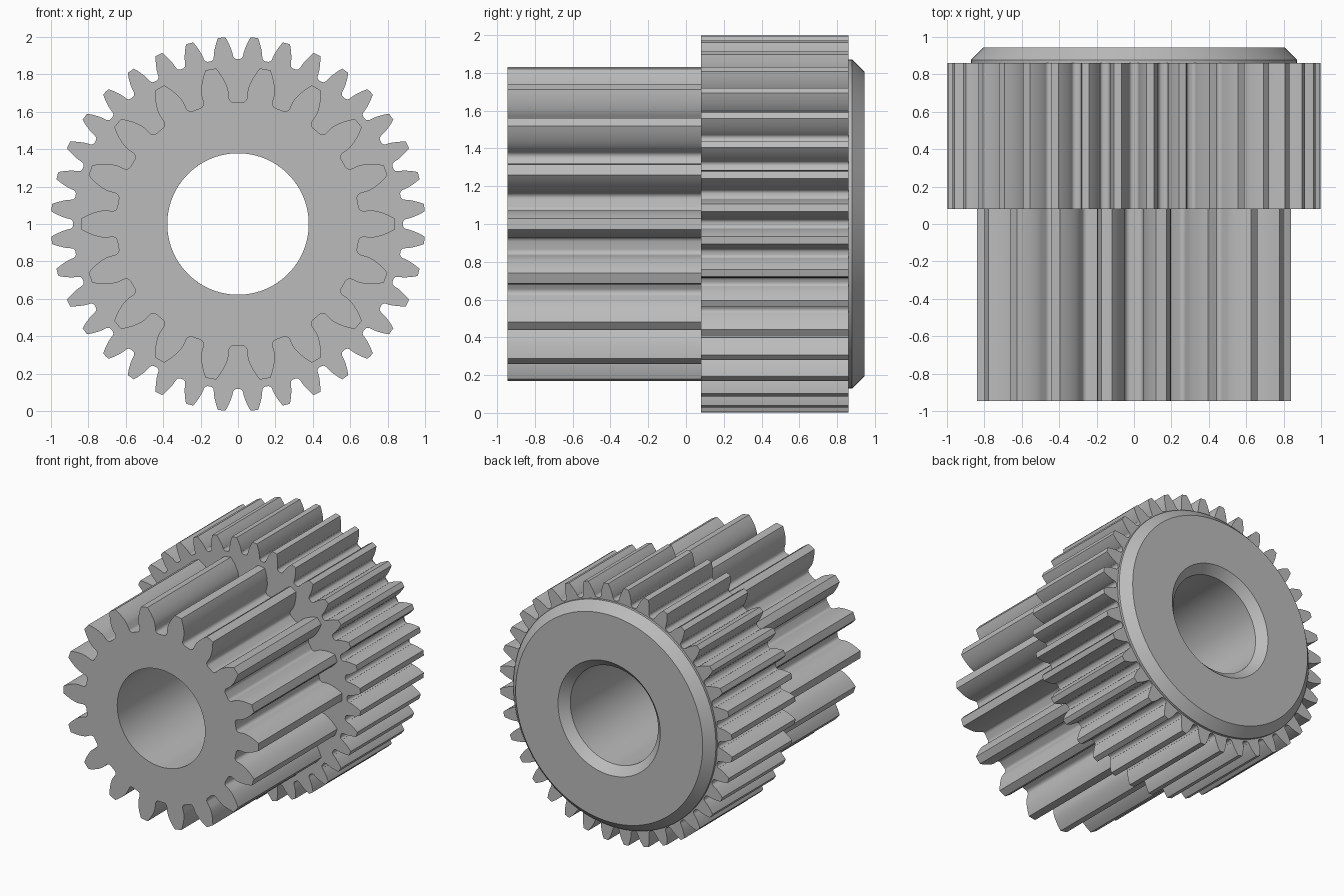
import bpy, bmesh
from math import cos, sin, tan, acos, pi, radians

if "Cube" in bpy.data.objects:
    bpy.data.objects.remove(bpy.data.objects["Cube"])

AXIS_Z = 1.0
BORE = 0.378

steel = bpy.data.materials.new("grey steel")
steel.use_nodes = True
GREY = (0.5, 0.5, 0.5, 1)
steel.diffuse_color = GREY
steel.node_tree.nodes["Principled BSDF"].inputs["Base Color"].default_value = GREY


def inv(a):
    return tan(a) - a


def gear_outline(teeth, tip, fillet, turn):
    """Involute gear outline as (radius, angle) pairs."""
    module = 2 * tip / (teeth + 2)
    pitch = module * teeth / 2
    root = pitch - 1.25 * module
    pressure = radians(20)
    base = pitch * cos(pressure)
    low = max(base, root + fillet)

    def half_angle(r):
        return pi / (2 * teeth) + inv(pressure) - inv(acos(min(1, base / r)))

    # one flank from tip to base, then a rounded root
    radii = [tip + (low - tip) * i / 8 for i in range(9)]
    half = [(r, half_angle(r)) for r in radii]
    start = half[-1][1] + 0.0008
    for i in range(7):
        t = i / 6 * pi / 2
        half.append((root + fillet * (1 - sin(t)),
                     start + fillet / root * (1 - cos(t))))
    tooth = [(r, -a) for r, a in reversed(half)] + [(tip, 0)] + half
    tooth.append((root, pi / teeth))
    return [(r, a + turn + 2 * pi * k / teeth)
            for k in range(teeth) for r, a in tooth]


def ring(radius, outline, y):
    """Circle whose points share the angles of an outline."""
    return [(radius, a, y) for _, a in outline]


def at(outline, y):
    return [(r, a, y) for r, a in outline]


def loft(name, rings):
    """Skin a sequence of closed rings around the y axis."""
    bm = bmesh.new()
    rows = [[bm.verts.new((r * cos(a), y, AXIS_Z + r * sin(a)))
             for r, a, y in pts] for pts in rings]
    n = len(rows[0])
    for lower, upper in zip(rows, rows[1:]):
        for j in range(n):
            k = (j + 1) % n
            bm.faces.new((lower[j], upper[j], upper[k], lower[k]))
    mesh = bpy.data.meshes.new(name)
    bm.to_mesh(mesh)
    bm.free()
    mesh.materials.append(steel)
    obj = bpy.data.objects.new(name, mesh)
    bpy.context.collection.objects.link(obj)
    bpy.ops.object.select_all(action='DESELECT')
    obj.select_set(True)
    bpy.context.view_layer.objects.active = obj
    bpy.ops.object.shade_smooth_by_angle(angle=radians(30))
    return obj


FRONT, STEP, SHOULDER, BACK = -0.945, 0.08, 0.86, 0.945

# small front gear with its part of the bore
small = gear_outline(18, 0.84, 0.026, 0)
loft("small_gear", [ring(BORE, small, STEP), ring(BORE, small, FRONT),
                    at(small, FRONT), at(small, STEP)])

# large rear gear, starting just under the small gear's roots
large = gear_outline(36, 1.0, 0.02, radians(5))
loft("large_gear", [ring(0.64, large, STEP), at(large, STEP),
                    at(large, SHOULDER), ring(0.86, large, SHOULDER)])

# chamfered rear collar running into the rear bore
circle = [(1, 2 * pi * i / 128) for i in range(128)]
profile = [(0.872, SHOULDER), (0.872, 0.878), (0.805, BACK),
           (0.44, BACK), (BORE, 0.883), (BORE, STEP)]
loft("rear_collar", [ring(r, circle, y) for r, y in profile])
